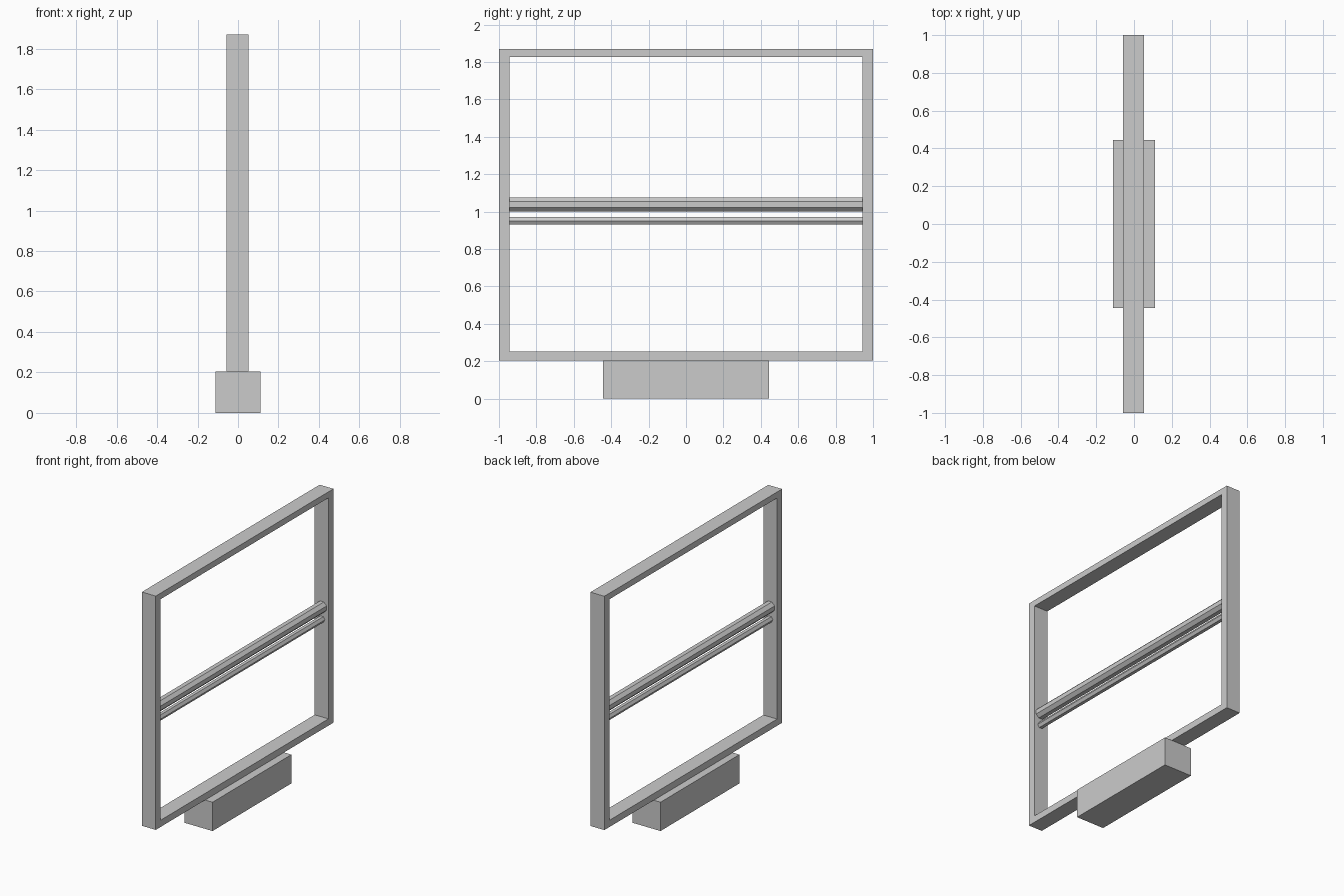
import bpy, bmesh, math

if "Cube" in bpy.data.objects:
    bpy.data.objects.remove(bpy.data.objects["Cube"])


def finish(bm, name):
    bmesh.ops.recalc_face_normals(bm, faces=bm.faces)
    mesh = bpy.data.meshes.new(name)
    bm.to_mesh(mesh)
    bm.free()
    obj = bpy.data.objects.new(name, mesh)
    bpy.context.collection.objects.link(obj)
    return obj


def rect(bm, x, y, z0, z1):
    return [bm.verts.new((x, a, b)) for a, b in ((-y, z0), (y, z0), (y, z1), (-y, z1))]


def prism(name, profile, y):
    """Extrude an x-z profile from -y to +y."""
    bm = bmesh.new()
    ends = [[bm.verts.new((px, s * y, pz)) for px, pz in profile] for s in (-1, 1)]
    for end in ends:
        bm.faces.new(end)
    n = len(profile)
    for i in range(n):
        j = (i + 1) % n
        bm.faces.new((ends[0][i], ends[0][j], ends[1][j], ends[1][i]))
    return finish(bm, name)


def polygon(sides, radius, x, z, turn):
    return [(x + radius * math.cos(turn + math.tau * i / sides),
             z + radius * math.sin(turn + math.tau * i / sides)) for i in range(sides)]


# Rectangular outer frame, one closed ring
bm = bmesh.new()
outer = [rect(bm, x, 1.0, 0.205, 1.87) for x in (-0.057, 0.052)]
inner = [rect(bm, x, 0.944, 0.253, 1.827) for x in (-0.057, 0.052)]
for i in range(4):
    j = (i + 1) % 4
    for k in (0, 1):
        bm.faces.new((outer[k][i], outer[k][j], inner[k][j], inner[k][i]))
    for ring in (outer, inner):
        bm.faces.new((ring[0][i], ring[0][j], ring[1][j], ring[1][i]))
finish(bm, "frame")

# Base block under the frame
prism("base", [(-0.11, 0), (0.11, 0), (0.11, 0.205), (-0.11, 0.205)], 0.444)

# Two horizontal rods: thick octagonal one above a thin hexagonal one
prism("upper_rod", polygon(8, 0.0405, 0.0, 1.038, math.pi / 8), 0.944)
prism("lower_rod", polygon(6, 0.0235, 0.0, 0.95, 0), 0.944)
